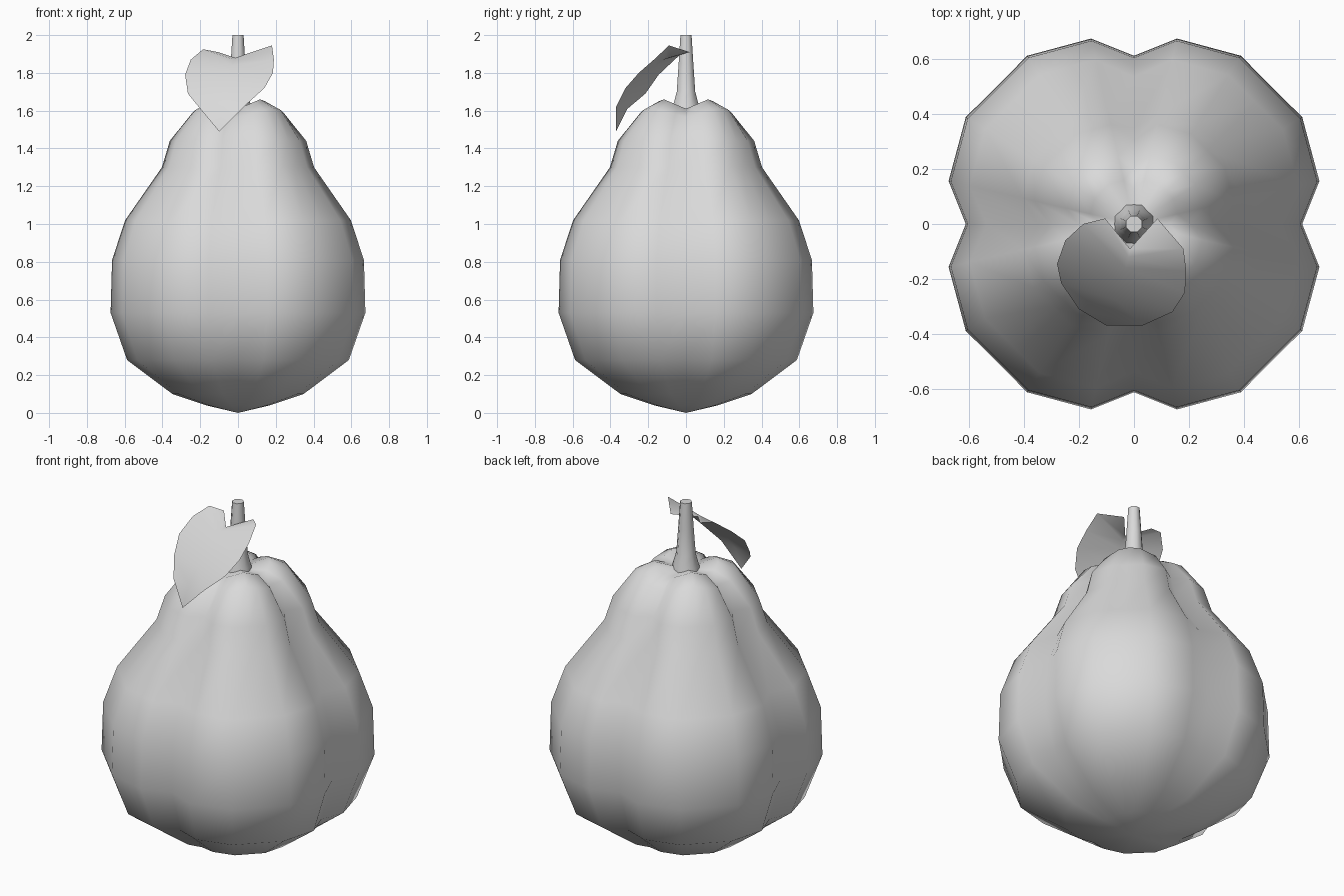
import bpy, bmesh, math

if "Cube" in bpy.data.objects:
    bpy.data.objects.remove(bpy.data.objects["Cube"])


def material(name, value):
    m = bpy.data.materials.new(name)
    m.diffuse_color = (value, value, value, 1)
    m.use_nodes = True
    m.node_tree.nodes["Principled BSDF"].inputs["Base Color"].default_value = m.diffuse_color
    return m


GREY = material("light grey", 0.7)


def make_object(name, bm, angle=180):
    bmesh.ops.recalc_face_normals(bm, faces=bm.faces[:])
    me = bpy.data.meshes.new(name)
    bm.to_mesh(me)
    bm.free()
    me.materials.append(GREY)
    ob = bpy.data.objects.new(name, me)
    bpy.context.collection.objects.link(ob)
    bpy.ops.object.select_all(action='DESELECT')
    ob.select_set(True)
    bpy.context.view_layer.objects.active = ob
    bpy.ops.object.shade_smooth_by_angle(angle=math.radians(angle))
    return ob


def bridge(bm, a, b):
    n = len(a)
    for i in range(n):
        bm.faces.new((a[i], a[(i + 1) % n], b[(i + 1) % n], b[i]))


def cap(bm, ring, tip):
    n = len(ring)
    for i in range(n):
        bm.faces.new((ring[i], ring[(i + 1) % n], tip))


# Fruit body: four lobes around the axis with a groove between each pair
LOBE = [(0.992, 0.23), (0.9, 0.572), (0.735, 0.735), (0.572, 0.9), (0.23, 0.992)]


def section(half_width, groove):
    pts = []
    for q in range(4):
        c, s = round(math.cos(q * math.pi / 2)), round(math.sin(q * math.pi / 2))
        for x, y in [(groove, 0)] + LOBE:
            pts.append((half_width * (x * c - y * s), half_width * (x * s + y * c)))
    return pts


# height, half width, groove ratio, rise of the lobes above the groove
RINGS = [(0.04, 0.17, 0.97, 0), (0.10, 0.35, 0.95, 0), (0.28, 0.592, 0.91, 0),
         (0.53, 0.68, 0.9, 0), (0.81, 0.672, 0.9, 0), (1.02, 0.602, 0.89, 0),
         (1.30, 0.406, 0.86, 0), (1.44, 0.364, 0.84, 0),
         (1.565, 0.25, 0.82, 0.05), (1.61, 0.16, 0.8, 0.05)]

bm = bmesh.new()
rings = []
for z, w, groove, rise in RINGS:
    rings.append([bm.verts.new((x, y, z + rise * min(abs(x), abs(y)) / (0.735 * w)))
                  for x, y in section(w, groove)])
for a, b in zip(rings, rings[1:]):
    bridge(bm, a, b)
cap(bm, rings[0], bm.verts.new((0, 0, 0)))
cap(bm, rings[-1], bm.verts.new((0, 0, 1.605)))
make_object("fruit_body", bm)

# Stem: tapered eight-sided stalk with a flared foot
bm = bmesh.new()
rings = []
for z, r in [(1.58, 0.08), (1.63, 0.073), (1.7, 0.053), (1.85, 0.042), (2.0, 0.032)]:
    rings.append([bm.verts.new((r * math.cos((i + 0.5) * math.pi / 4),
                                r * math.sin((i + 0.5) * math.pi / 4), z))
                  for i in range(8)])
for a, b in zip(rings, rings[1:]):
    bridge(bm, a, b)
bm.faces.new(rings[-1])
bm.faces.new(rings[0])
make_object("stem", bm, 50)

# Leaf: thin heart-shaped sheet drooping forward, rows of left edge, midrib, right edge
ROWS = [((-0.105, 0.02, 1.91), (-0.015, -0.09, 1.88), (0.085, 0.02, 1.91)),
        ((-0.185, 0.0, 1.925), (-0.02, -0.12, 1.87), (0.18, -0.09, 1.945)),
        ((-0.25, -0.06, 1.87), (-0.03, -0.16, 1.84), (0.19, -0.17, 1.87)),
        ((-0.28, -0.145, 1.79), (-0.045, -0.22, 1.79), (0.185, -0.25, 1.80)),
        ((-0.265, -0.215, 1.69), (-0.06, -0.28, 1.71), (0.14, -0.32, 1.72)),
        ((-0.2, -0.31, 1.61), (-0.08, -0.34, 1.62), (0.03, -0.37, 1.62))]
bm = bmesh.new()
grid = [[bm.verts.new(p) for p in row] for row in ROWS]
tip = bm.verts.new((-0.1, -0.37, 1.49))
for a, b in zip(grid, grid[1:]):
    for i in (0, 1):
        bm.faces.new((a[i], b[i], b[i + 1], a[i + 1]))
for i in (0, 1):
    bm.faces.new((grid[-1][i], tip, grid[-1][i + 1]))
make_object("leaf", bm, 60)
